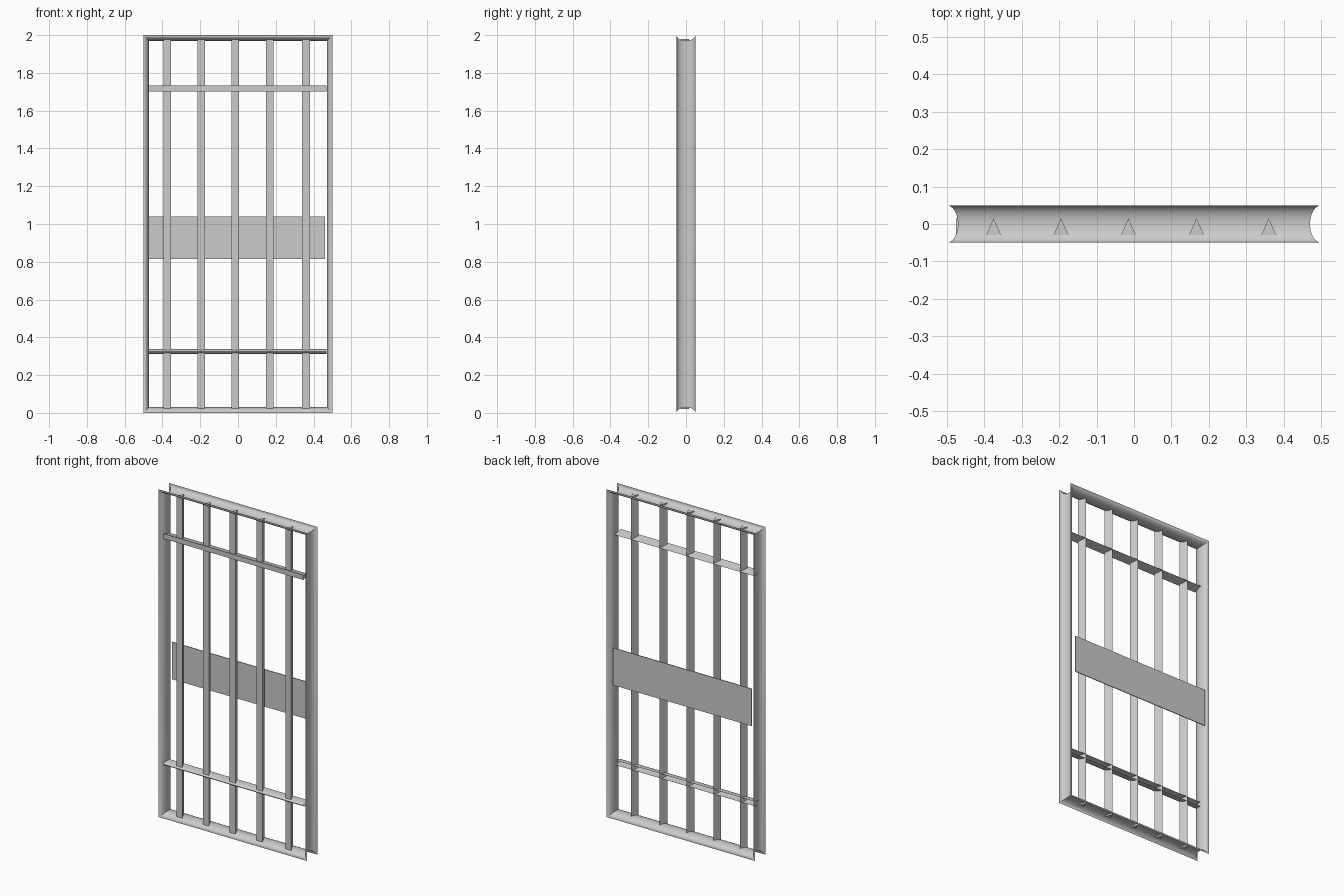
import bpy, bmesh, math
from mathutils import Vector

if "Cube" in bpy.data.objects:
    bpy.data.objects.remove(bpy.data.objects["Cube"])


def finish(bm, name, recalc=True):
    if recalc:
        bmesh.ops.recalc_face_normals(bm, faces=bm.faces)
    me = bpy.data.meshes.new(name)
    bm.to_mesh(me)
    bm.free()
    ob = bpy.data.objects.new(name, me)
    bpy.context.collection.objects.link(ob)
    return ob


def smooth(ob):
    bpy.ops.object.select_all(action='DESELECT')
    ob.select_set(True)
    bpy.context.view_layer.objects.active = ob
    bpy.ops.object.shade_smooth_by_angle(angle=math.radians(35))


def prism(name, section, start, axis):
    """Extrude a section (list of 3D offsets) along an axis vector."""
    bm = bmesh.new()
    face = bm.faces.new([bm.verts.new(Vector(start) + Vector(p)) for p in section])
    ext = bmesh.ops.extrude_face_region(bm, geom=[face], use_keep_orig=True)
    moved = [g for g in ext['geom'] if isinstance(g, bmesh.types.BMVert)]
    bmesh.ops.translate(bm, verts=moved, vec=Vector(axis))
    return finish(bm, name)


# outer frame: rounded channel, mitred at the corners, hollow on the outside
SEG = 12
bm = bmesh.new()
loops = []
for i in range(SEG + 1):
    a = math.pi * i / SEG
    y, d = -0.05 * math.cos(a), 0.03 * math.sin(a)
    corners = [(-0.5 + d, d), (0.5 - d, d), (0.5 - d, 2 - d), (-0.5 + d, 2 - d)]
    loops.append([bm.verts.new((x, y, z)) for x, z in corners])
for a, b in zip(loops, loops[1:]):
    for k in range(4):
        n = (k + 1) % 4
        bm.faces.new((a[k], a[n], b[n], b[k]))
smooth(finish(bm, "frame"))

# upright bars: triangular, flat side to the front
for x in (-0.375, -0.195, -0.015, 0.167, 0.36):
    prism("upright_bar",
          [(-0.02, -0.03, 0), (0.02, -0.03, 0), (0, 0.015, 0)],
          (x, 0, 0.02), (0, 0, 1.96))

# upper cross bar: triangular, flat side to the front
prism("upper_cross_bar",
      [(0, -0.04, -0.015), (0, -0.04, 0.015), (0, 0.015, 0)],
      (-0.475, 0, 1.717), (0.943, 0, 0))

# lower cross bar: rounded channel, open to the back
bm = bmesh.new()
rows = []
for i in range(SEG + 1):
    a = math.pi * i / SEG
    y, z = 0.01 - 0.05 * math.sin(a), 0.325 - 0.014 * math.cos(a)
    rows.append([bm.verts.new((x, y, z)) for x in (-0.475, 0.468)])
for a, b in zip(rows, rows[1:]):
    bm.faces.new((a[0], a[1], b[1], b[0]))
smooth(finish(bm, "lower_cross_bar", recalc=False))

# lock plate across the back
prism("lock_plate",
      [(0, 0.040, 0), (0, 0.045, 0), (0, 0.045, 0.227), (0, 0.040, 0.227)],
      (-0.475, 0, 0.814), (0.935, 0, 0))
